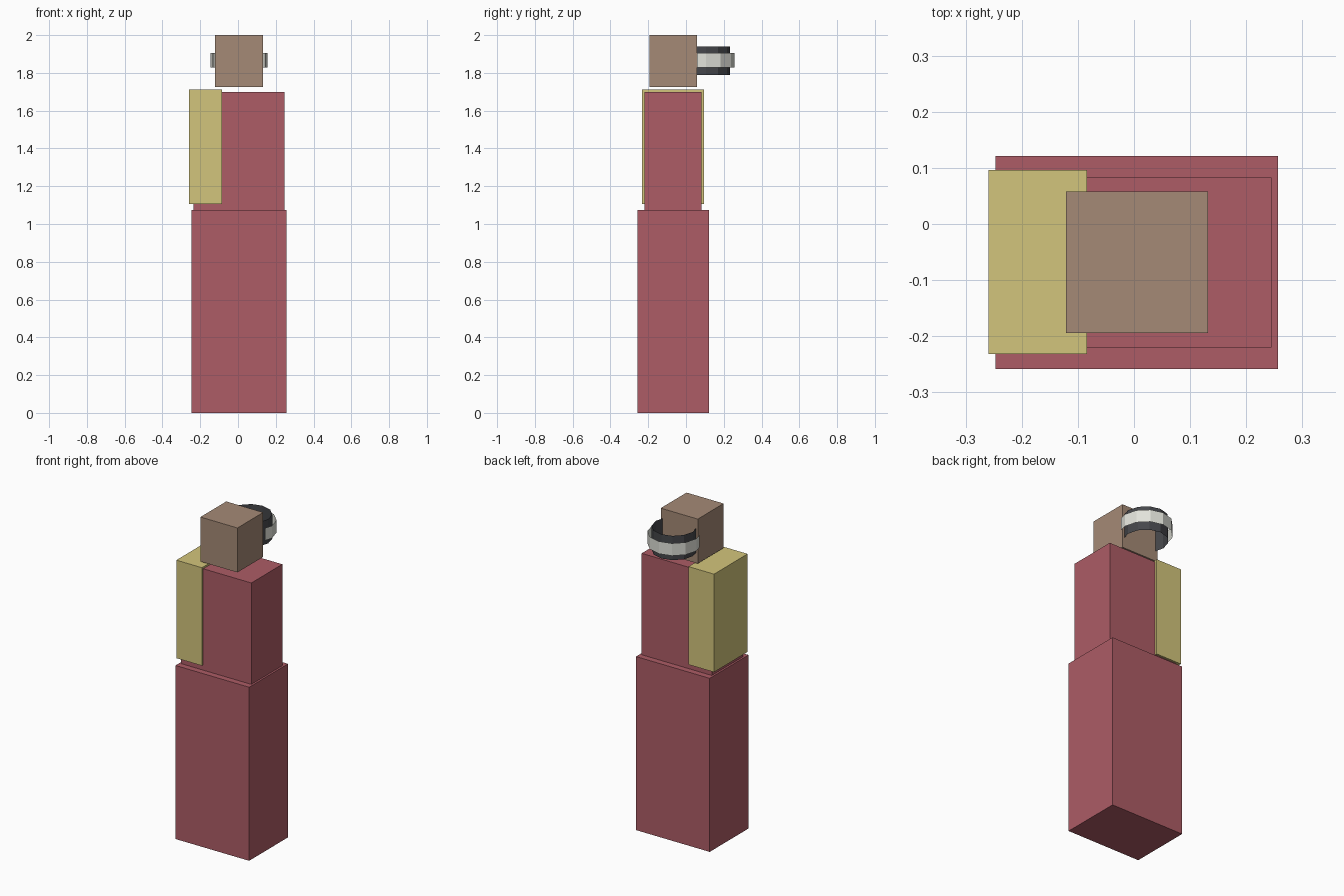
import bpy, bmesh
from math import cos, sin, radians

if "Cube" in bpy.data.objects:
    bpy.data.objects.remove(bpy.data.objects["Cube"])


def material(name, rgb):
    m = bpy.data.materials.new(name)
    m.diffuse_color = (*rgb, 1)
    m.use_nodes = True
    m.node_tree.nodes["Principled BSDF"].inputs["Base Color"].default_value = m.diffuse_color
    return m


def finish(name, bm, mat):
    mesh = bpy.data.meshes.new(name)
    bm.to_mesh(mesh)
    bm.free()
    mesh.materials.append(mat)
    obj = bpy.data.objects.new(name, mesh)
    bpy.context.collection.objects.link(obj)
    return obj


def box(name, lo, hi, mat):
    bm = bmesh.new()
    bmesh.ops.create_cube(bm, size=1)
    for v in bm.verts:
        v.co = [(a + b) / 2 + c * (b - a) for a, b, c in zip(lo, hi, v.co)]
    return finish(name, bm, mat)


def open_band(name, radius, z0, z1, mat):
    """Uncapped 12-sided wall that wraps behind the head and stops at it."""
    bm = bmesh.new()
    cx, cy, head_back = 0.005, 0.107, 0.058
    angles = list(range(0, 181, 30))
    pts = [(cx + radius * cos(radians(a)), cy + radius * sin(radians(a))) for a in angles]
    # run both ends on towards the next 12-gon corner, cut at the head's back face
    t = (cy - head_back) / (radius * 0.5)
    inset = radius * (1 - cos(radians(30))) * min(t, 1)
    pts = [(cx + radius - inset, head_back)] + pts + [(cx - radius + inset, head_back)]
    low = [bm.verts.new((x, y, z0)) for x, y in pts]
    top = [bm.verts.new((x, y, z1)) for x, y in pts]
    for i in range(len(pts) - 1):
        bm.faces.new((low[i], low[i + 1], top[i + 1], top[i]))
    return finish(name, bm, mat)


red = material("red", (0.417, 0.107, 0.133))
yellow = material("yellow", (0.65, 0.56, 0.20))
tan = material("tan", (0.376, 0.254, 0.181))
dark = material("dark", (0.06, 0.062, 0.07))
pale = material("pale", (0.75, 0.76, 0.70))

# Body blocks
box("lower_body", (-0.247, -0.258, 0), (0.257, 0.121, 1.073), red)
box("upper_body", (-0.235, -0.22, 1.073), (0.245, 0.083, 1.70), red)
box("shoulder_drape", (-0.259, -0.232, 1.105), (-0.084, 0.096, 1.711), yellow)
box("head", (-0.121, -0.194, 1.725), (0.132, 0.058, 2.0), tan)

# Hair bun with a pale tie around it
open_band("hair_bun", 0.127, 1.79, 1.94, dark)
open_band("hair_tie", 0.151, 1.828, 1.905, pale)
